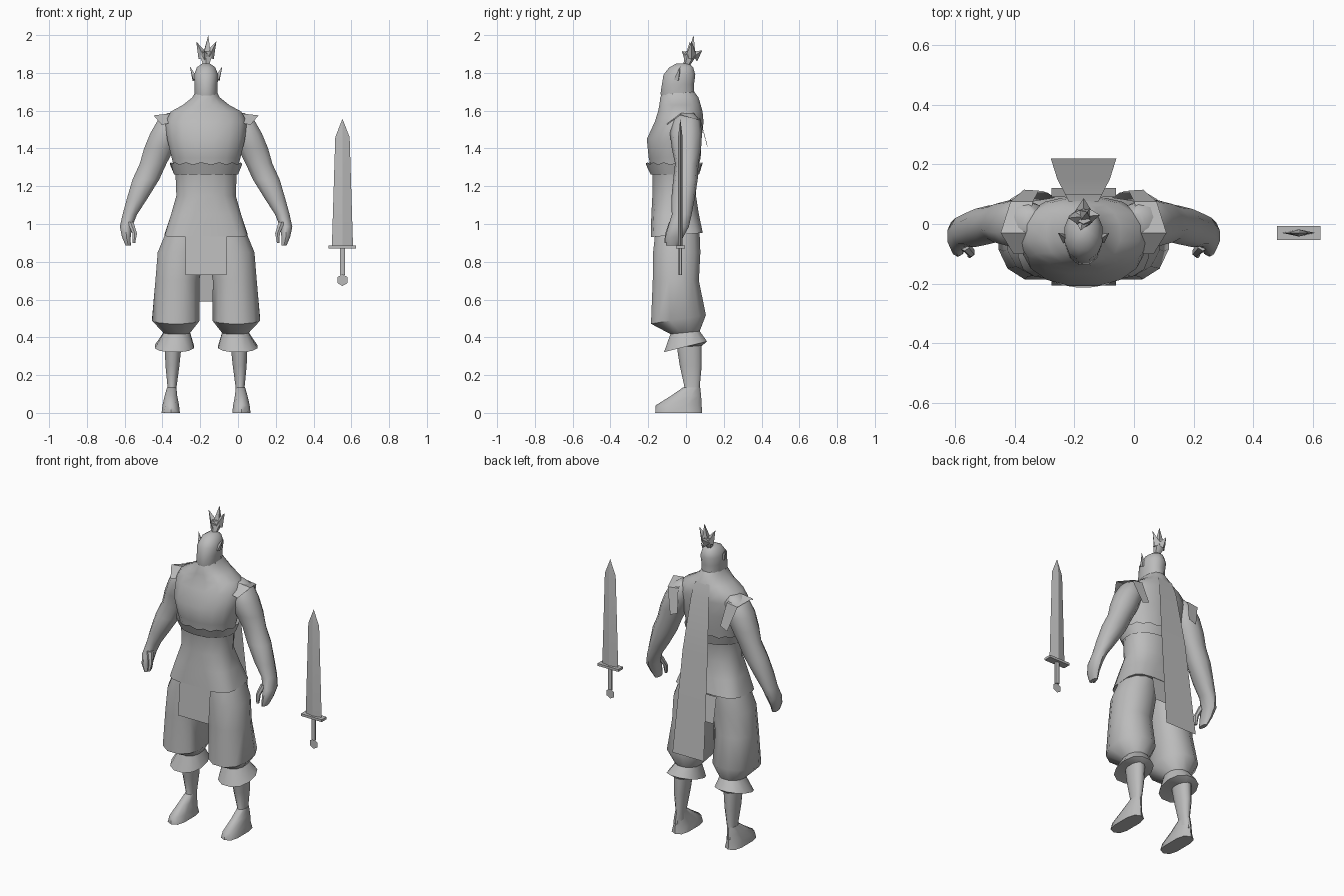
import bpy
import bmesh
from math import sin, cos, pi, radians, copysign
from mathutils import Vector

if "Cube" in bpy.data.objects:
    bpy.data.objects.remove(bpy.data.objects["Cube"])

BODY_X = -0.169                      # the figure stands beside the sword
SWORD_X, SWORD_Y = .553, -.03
SIDES = (("left", 1), ("right", -1))

grey = bpy.data.materials.new("plain grey")
grey.use_nodes = True
grey.diffuse_color = (0.5, 0.5, 0.5, 1)
grey.node_tree.nodes["Principled BSDF"].inputs["Base Color"].default_value = grey.diffuse_color


def finish(name, bm, origin_x=BODY_X, angle=45):
    """Turn a bmesh into a shaded, coloured object."""
    bmesh.ops.recalc_face_normals(bm, faces=bm.faces)
    mesh = bpy.data.meshes.new(name)
    bm.to_mesh(mesh)
    bm.free()
    mesh.materials.append(grey)
    part = bpy.data.objects.new(name, mesh)
    part.location.x = origin_x
    bpy.context.collection.objects.link(part)
    bpy.ops.object.select_all(action="DESELECT")
    part.select_set(True)
    bpy.context.view_layer.objects.active = part
    bpy.ops.object.shade_smooth_by_angle(angle=radians(angle))


def ring(z, half, front, back, x=0, tilt=0, square=2.2):
    """One cross-section: height, half width and depth limits."""
    return z, half, front, back, x, tilt, square


def loft(name, rings, sign=1, sides=12, caps=True, jag=0, origin_x=BODY_X):
    """Skin a stack of rounded cross-sections."""
    bm = bmesh.new()
    loops = []
    for level, (z, half, front, back, x, tilt, square) in enumerate(rings):
        loop = []
        for i in range(sides):
            a = 2 * pi * (i + 0.5) / sides
            px = copysign(abs(cos(a)) ** (2 / square), cos(a)) * half
            py = copysign(abs(sin(a)) ** (2 / square), sin(a)) * (back - front) / 2
            notch = jag * (i % 2) * (level == len(rings) - 1)
            loop.append(bm.verts.new((sign * (x + px), (front + back) / 2 + py,
                                      z + tilt * py - notch)))
        loops.append(loop)
    for low, high in zip(loops, loops[1:]):
        for i in range(sides):
            j = (i + 1) % sides
            bm.faces.new((low[i], low[j], high[j], high[i]))
    if caps:
        bm.faces.new(loops[0])
        bm.faces.new(loops[-1])
    finish(name, bm, origin_x)


def sheet(name, rows):
    """Thin cloth strip from pairs of edge points."""
    bm = bmesh.new()
    pairs = [(bm.verts.new(a), bm.verts.new(b)) for a, b in rows]
    for (a, b), (c, d) in zip(pairs, pairs[1:]):
        bm.faces.new((a, b, d, c))
    finish(name, bm)


def hanging_cloth(name, rows):
    """Symmetrical strip from half width, depth and height."""
    sheet(name, [((-w, y, z), (w, y, z)) for w, y, z in rows])


def spike(name, base, tip, radius):
    """Four-sided pointed lock."""
    bm = bmesh.new()
    base, tip = Vector(base), Vector(tip)
    turn = (tip - base).to_track_quat("Z", "Y")
    foot = [bm.verts.new(base + turn @ Vector((radius * cos(i * pi / 2), radius * sin(i * pi / 2), 0)))
            for i in range(4)]
    point = bm.verts.new(tip)
    bm.faces.new(foot)
    for i in range(4):
        bm.faces.new((foot[i], foot[(i + 1) % 4], point))
    finish(name, bm, angle=20)


# Torso with flared tunic hem, chest, sloping shoulders and neck wrap
loft("torso", [
    ring(z=.942, half=.222, front=-.188, back=.09, square=4, tilt=.08),
    ring(z=1.05, half=.188, front=-.185, back=.07, square=3),
    ring(z=1.15, half=.16, front=-.18, back=.055),
    ring(z=1.27, half=.165, front=-.18, back=.06),
    ring(z=1.35, half=.185, front=-.2, back=.08),
    ring(z=1.45, half=.21, front=-.21, back=.085),
    ring(z=1.54, half=.22, front=-.168, back=.095),
    ring(z=1.595, half=.19, front=-.15, back=.09),
    ring(z=1.63, half=.125, front=-.143, back=.08),
    ring(z=1.67, half=.074, front=-.138, back=.068),
    ring(z=1.7, half=.058, front=-.125, back=.045),
], sides=16)

# Torn chest band, tapering down to the waist
loft("chest_band", [
    ring(z=1.262, half=.17, front=-.188, back=.07),
    ring(z=1.327, half=.192, front=-.213, back=.087),
], sides=28, caps=False, jag=.012)

# Head
loft("head", [
    ring(z=1.65, half=.058, front=-.125, back=.05),
    ring(z=1.69, half=.062, front=-.138, back=.047),
    ring(z=1.74, half=.063, front=-.13, back=.045),
    ring(z=1.79, half=.066, front=-.122, back=.052),
    ring(z=1.83, half=.05, front=-.09, back=.04),
    ring(z=1.85, half=.02, front=-.05, back=.015),
])

# Topknot opening into a crown of spikes
loft("topknot", [
    ring(z=1.835, half=.016, front=-.015, back=.018),
    ring(z=1.885, half=.034, front=-.008, back=.052),
    ring(z=1.915, half=.03, front=.0, back=.052),
], sides=6)
for n, tip in enumerate([(-.052, .02, 1.965), (.055, .03, 1.968), (.012, .04, 2),
                         (0, .087, 1.92), (-.01, -.022, 1.915)]):
    foot = Vector((tip[0] * .25, .025 + (tip[1] - .025) * .25, 1.885))
    spike(f"topknot_spike_{n}", foot, tip, .03)

for side, s in SIDES:
    # Swept side locks
    spike(side + "_side_lock", (s * .058, -.05, 1.765), (s * .086, -.03, 1.835), .018)

    # Muscular arm ending in a loosely curled hand
    loft(side + "_arm", [
        ring(z=.885, x=.412, half=.014, front=-.105, back=-.04),
        ring(z=.93, x=.422, half=.024, front=-.11, back=-.015),
        ring(z=.985, x=.424, half=.034, front=-.095, back=.015),
        ring(z=1.05, x=.404, half=.04, front=-.075, back=.03),
        ring(z=1.13, x=.367, half=.056, front=-.078, back=.045),
        ring(z=1.235, x=.319, half=.074, front=-.068, back=.062),
        ring(z=1.32, x=.28, half=.074, front=-.058, back=.066),
        ring(z=1.4, x=.248, half=.084, front=-.075, back=.08),
        ring(z=1.48, x=.215, half=.084, front=-.085, back=.085),
        ring(z=1.55, x=.19, half=.068, front=-.07, back=.075),
        ring(z=1.588, x=.17, half=.035, front=-.03, back=.04),
    ], sign=s, sides=10)
    loft(side + "_thumb", [
        ring(z=.9, x=.382, half=.008, front=-.115, back=-.095),
        ring(z=.95, x=.378, half=.014, front=-.11, back=-.08),
        ring(z=1.01, x=.4, half=.018, front=-.09, back=-.05),
    ], sign=s, sides=6)

    # Pointed shoulder flap draped over the arm
    edge = [((.2, -.1, 1.532), (.235, -.1, 1.525)), ((.19, -.03, 1.585), (.278, -.03, 1.575)),
            ((.17, .075, 1.56), (.245, .075, 1.55)), ((.15, .112, 1.42), (.2, .115, 1.4))]
    sheet(side + "_shoulder_flap",
          [[(s * x, y, z) for x, y, z in pair] for pair in edge])

    # Baggy trouser leg, tied below the knee with a flared cuff
    loft(side + "_trouser_leg", [
        ring(z=.35, x=.168, half=.04, front=-.05, back=.08),
        ring(z=.35, x=.168, half=.107, front=-.12, back=.115, tilt=.25),
        ring(z=.425, x=.155, half=.072, front=-.085, back=.075, tilt=.1),
        ring(z=.495, x=.16, half=.13, front=-.19, back=.11, tilt=.16),
        ring(z=.7, x=.152, half=.12, front=-.18, back=.072),
        ring(z=.85, x=.133, half=.127, front=-.178, back=.08),
        ring(z=.97, x=.105, half=.105, front=-.165, back=.075),
    ], sign=s)

    # Bare calf and pointed shoe
    loft(side + "_calf", [
        ring(z=.06, x=.185, half=.03, front=-.04, back=.08),
        ring(z=.14, x=.18, half=.025, front=-.01, back=.074),
        ring(z=.25, x=.178, half=.038, front=-.035, back=.085),
        ring(z=.38, x=.174, half=.048, front=-.055, back=.085),
    ], sign=s)
    loft(side + "_shoe", [
        ring(z=0, x=.187, half=.05, front=-.163, back=.085, square=3),
        ring(z=.04, x=.187, half=.046, front=-.16, back=.083),
        ring(z=.09, x=.186, half=.035, front=-.08, back=.08),
        ring(z=.135, x=.182, half=.026, front=-.015, back=.075),
    ], sign=s, sides=10)

# Hanging cloths: front panel, rear panel and long scarf tail
hanging_cloth("front_panel", [(.108, -.188, .935), (.108, -.206, .73)])
hanging_cloth("rear_panel", [(.108, .09, .95), (.108, .12, .79)])
hanging_cloth("scarf_tail", [(.05, .075, 1.64), (.062, .1, 1.56), (.088, .15, 1.22), (.11, .22, .59)])


# Sword standing beside the figure
def bar(name, low, high, half, depth, sides):
    """Upright prism in the sword's line."""
    loft(name, [ring(z, half, SWORD_Y - depth, SWORD_Y + depth, square=2) for z in (low, high)],
         sides=sides, origin_x=SWORD_X)


blade = bmesh.new()
loops = []
for z, half in ((.88, .056), (1.46, .038)):
    corners = ((half, 0), (0, .012), (-half, 0), (0, -.012))
    loops.append([blade.verts.new((x, SWORD_Y + y, z)) for x, y in corners])
tip = blade.verts.new((0, SWORD_Y, 1.557))
for i in range(4):
    j = (i + 1) % 4
    blade.faces.new((loops[0][i], loops[0][j], loops[1][j], loops[1][i]))
    blade.faces.new((loops[1][i], loops[1][j], tip))
blade.faces.new(loops[0])
finish("sword_blade", blade, SWORD_X, angle=10)

bar("sword_guard", .87, .885, .073 * 2 ** .5, .024 * 2 ** .5, sides=4)
bar("sword_grip", .73, .87, .015, .01, sides=6)
pommel = bmesh.new()
pommel.faces.new([pommel.verts.new((.031 * sin(i * pi / 3), SWORD_Y, .703 + .031 * cos(i * pi / 3)))
                  for i in range(6)])
finish("sword_pommel", pommel, SWORD_X)
